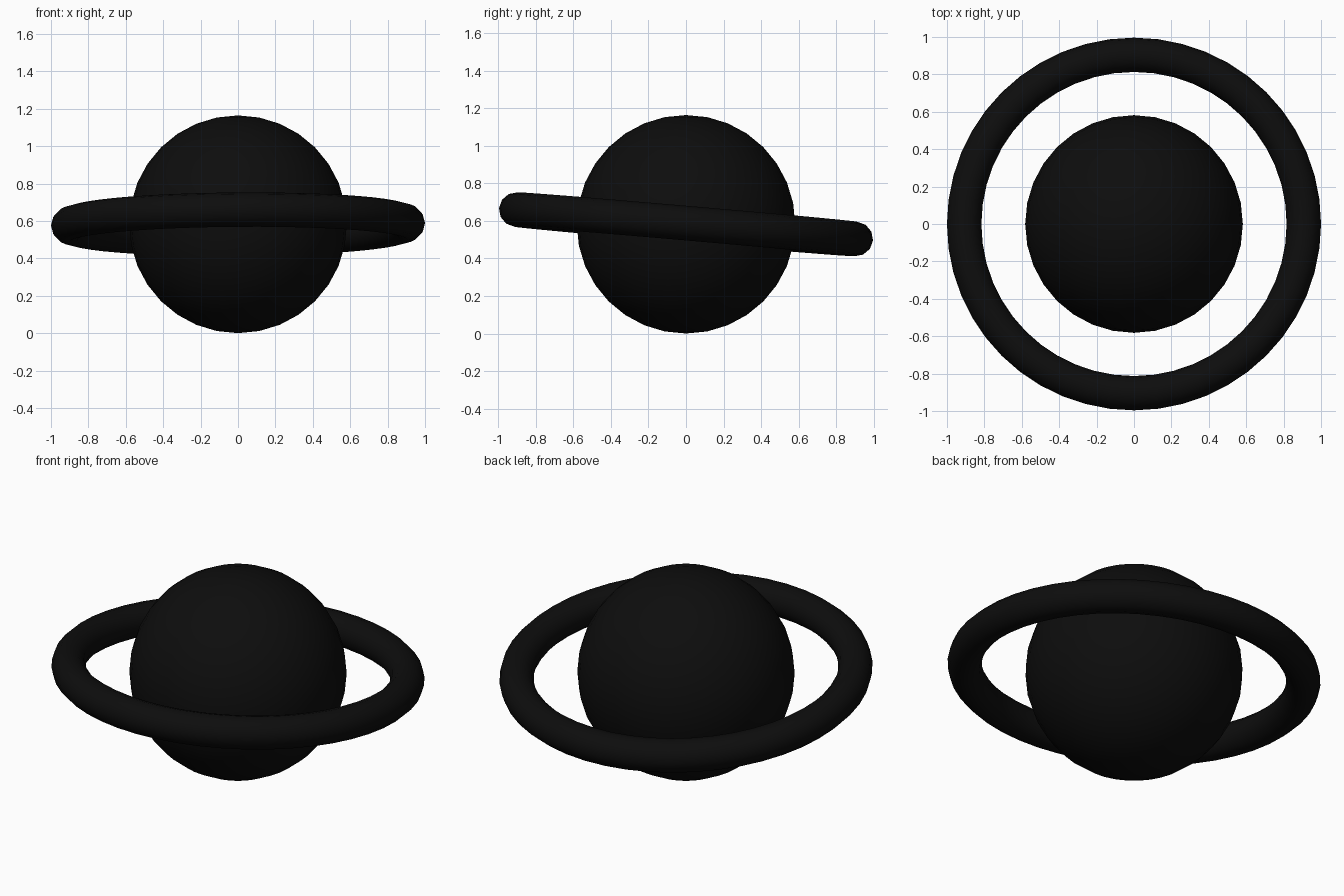
import bpy
from math import radians

if "Cube" in bpy.data.objects:
    bpy.data.objects.remove(bpy.data.objects["Cube"])

R = 0.582  # globe radius, also the shared centre height

dark = bpy.data.materials.new("dark")
dark.diffuse_color = (0.004, 0.004, 0.004, 1)
dark.use_nodes = True
dark.node_tree.nodes["Principled BSDF"].inputs["Base Color"].default_value = dark.diffuse_color


def finish(name):
    ob = bpy.context.object
    ob.name = name
    ob.data.materials.append(dark)
    bpy.ops.object.shade_smooth()
    return ob


# Central globe
bpy.ops.mesh.primitive_uv_sphere_add(segments=32, ring_count=16, radius=R, location=(0, 0, R))
finish("globe")

# Tilted ring around the globe, higher at the front
bpy.ops.mesh.primitive_torus_add(major_segments=48, minor_segments=12,
                                 major_radius=0.908, minor_radius=0.092,
                                 location=(0, 0, R),
                                 rotation=(radians(-4.95), radians(-0.4), 0))
finish("ring")
